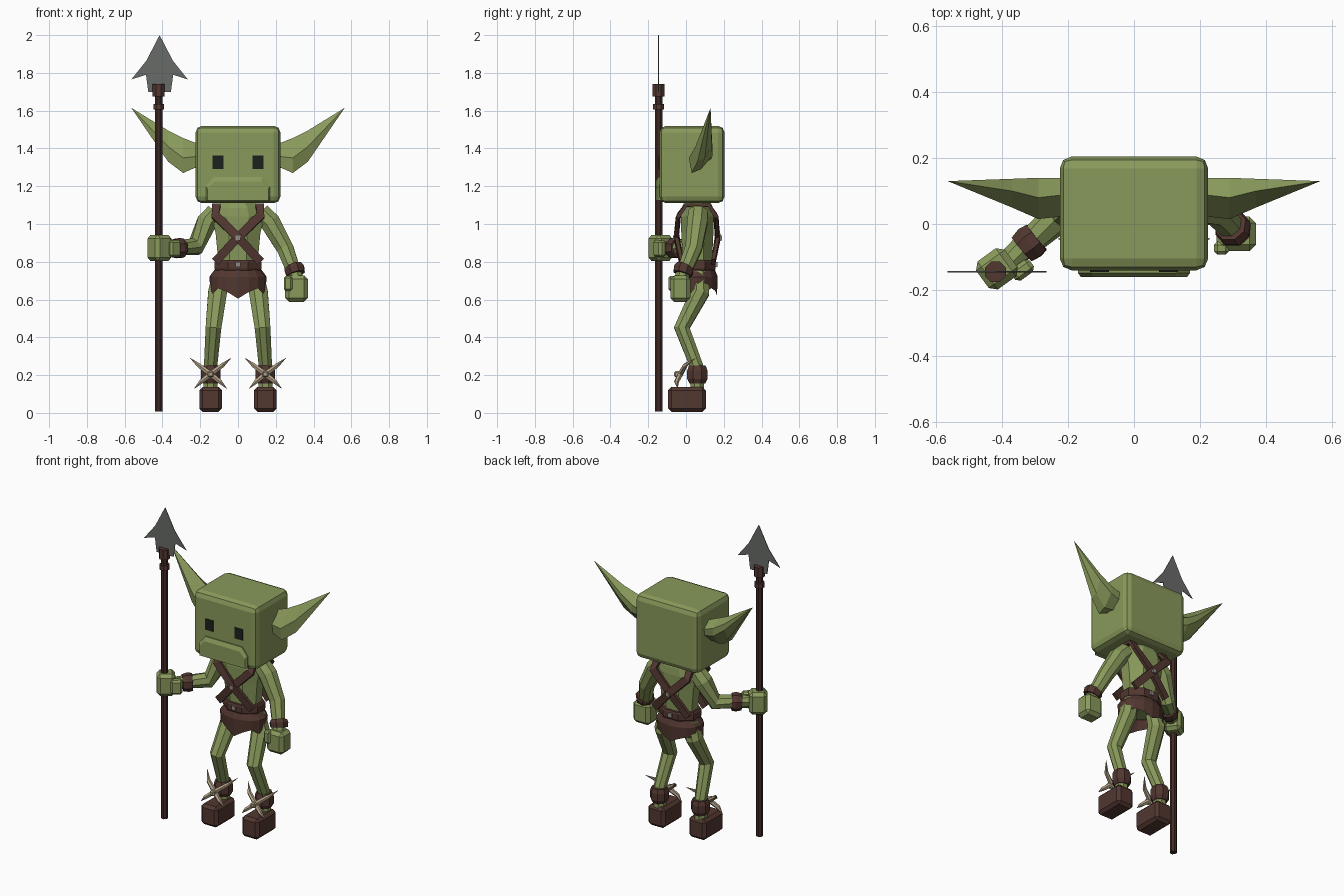
import bpy, bmesh
from math import sin, cos, pi, radians
from mathutils import Vector as V, Matrix

old = bpy.data.objects.get("Cube")
if old:
    bpy.data.objects.remove(old, do_unlink=True)


def material(name, rgb):
    m = bpy.data.materials.new(name)
    m.use_nodes = True
    m.diffuse_color = (*rgb, 1)
    m.node_tree.nodes["Principled BSDF"].inputs["Base Color"].default_value = (*rgb, 1)
    return m


GREEN = material("green skin", (0.25, 0.32, 0.105))
LEATHER = material("brown leather", (0.085, 0.038, 0.03))
WOOD = material("dark wood", (0.055, 0.025, 0.02))
STEEL = material("grey steel", (0.14, 0.145, 0.14))
BONE = material("pale bone", (0.45, 0.36, 0.24))
STUD = material("stud metal", (0.3, 0.27, 0.24))
BLACK = material("eye black", (0.012, 0.015, 0.012))


def finish(name, bm, mat):
    bmesh.ops.recalc_face_normals(bm, faces=bm.faces)
    me = bpy.data.meshes.new(name)
    bm.to_mesh(me)
    bm.free()
    me.materials.append(mat)
    ob = bpy.data.objects.new(name, me)
    bpy.context.collection.objects.link(ob)
    return ob


def loft(name, rings, mat, caps=True):
    """Skin a row of equal-sized point rings."""
    bm = bmesh.new()
    rows = [[bm.verts.new(p) for p in r] for r in rings]
    for a, b in zip(rows, rows[1:]):
        for i in range(len(a)):
            j = (i + 1) % len(a)
            bm.faces.new((a[i], a[j], b[j], b[i]))
    if caps:
        bm.faces.new(rows[0])
        bm.faces.new(rows[-1])
    bmesh.ops.remove_doubles(bm, verts=bm.verts, dist=0.0001)
    return finish(name, bm, mat)


def tube(name, pts, radii, mat, sides=8):
    """Faceted limb along a path."""
    pts = [V(p) for p in pts]
    rings = []
    for k, p in enumerate(pts):
        t = (pts[min(k + 1, len(pts) - 1)] - pts[max(k - 1, 0)]).normalized()
        ref = V((0, 1, 0)) if abs(t.y) < 0.8 else V((0, 0, 1))
        u = ref.cross(t).normalized()
        w = t.cross(u)
        rings.append([p + radii[k] * (u * cos(a) + w * sin(a))
                      for a in [(i + 0.5) * 2 * pi / sides for i in range(sides)]])
    return loft(name, rings, mat)


def stack(name, levels, mat, cy=0.06, cx=0, sides=8):
    """Horizontal oval rings given as z, x radius, y radius."""
    angles = [(i + 0.5) * 2 * pi / sides for i in range(sides)]
    return loft(name, [[(cx + rx * cos(a), cy + ry * sin(a), z) for a in angles]
                       for z, rx, ry in levels], mat)


def box(name, centre, size, mat, bevel=0.0, turn=0, segments=1):
    bm = bmesh.new()
    bmesh.ops.create_cube(bm, size=1)
    bmesh.ops.scale(bm, vec=size, verts=bm.verts)
    if bevel:
        bmesh.ops.bevel(bm, geom=bm.edges[:], offset=bevel, segments=segments,
                        profile=0.5, affect='EDGES')
    bm.transform(Matrix.Translation(centre) @ Matrix.Rotation(radians(turn), 4, 'Z'))
    return finish(name, bm, mat)


def strap(name, pts, width, thick, mat):
    """Flat band that follows the body."""
    pts = [V(p) for p in pts]
    rings = []
    for k, p in enumerate(pts):
        t = (pts[min(k + 1, len(pts) - 1)] - pts[max(k - 1, 0)]).normalized()
        n = V((0, p.y - 0.06, max(0, p.z - 1.0))).normalized()
        w = t.cross(n).normalized() * width / 2
        n = n * thick / 2
        rings.append([p + w + n, p - w + n, p - w - n, p + w - n])
    return loft(name, rings, mat)


# Head, muzzle and eyes
box("head", (0, 0.032, 1.315), (0.45, 0.345, 0.41), GREEN, 0.036, segments=2)
outline = [(-0.17, 1.125), (-0.17, 1.2), (-0.13, 1.25), (0.13, 1.25), (0.17, 1.2), (0.17, 1.125)]
loft("muzzle", [[(x, -0.13, z) for x, z in outline],
                [(x, -0.148, z) for x, z in outline],
                [(x * 0.95, -0.16, 1.125 + (z - 1.125) * 0.8) for x, z in outline]], GREEN)
for s in (-1, 1):
    box("eye", (s * 0.105, -0.141, 1.327), (0.058, 0.008, 0.07), BLACK)

# Ears
EAR = [
    (0.20, [(0.03, 1.31), (0.08, 1.3), (0.13, 1.34), (0.14, 1.38), (0.09, 1.42), (0.025, 1.36)]),
    (0.29, [(0.03, 1.27), (0.08, 1.29), (0.14, 1.36), (0.14, 1.41), (0.08, 1.455), (0.015, 1.35)]),
    (0.37, [(0.06, 1.33), (0.1, 1.35), (0.137, 1.42), (0.137, 1.46), (0.1, 1.495), (0.05, 1.41)]),
    (0.565, [(0.13, 1.615)] * 6),
]
for s in (-1, 1):
    loft("ear", [[(s * x, y, z) for y, z in ring] for x, ring in EAR], GREEN, caps=False)

# Torso, belt and ragged skirt
stack("torso", [(0.7, 0.11, 0.08), (0.82, 0.115, 0.085), (0.95, 0.128, 0.092),
                (1.04, 0.15, 0.095), (1.085, 0.13, 0.09), (1.125, 0.08, 0.07)], GREEN)
stack("belt", [(0.755, 0.13, 0.1), (0.765, 0.135, 0.105), (0.8, 0.135, 0.105),
               (0.81, 0.128, 0.1)], LEATHER)
hem = {0: 0.605, 1: 0.64, 2: 0.66, 3: 0.63, 4: 0.675, 5: 0.635, 6: 0.66, 7: 0.645, 8: 0.62}
rings = []
for rx, ry, z in ((0.115, 0.088, 0.77), (0.152, 0.108, 0.72), (0.148, 0.104, None), (0.12, 0.085, 0.72)):
    ring = []
    for i in range(16):
        a = i * pi / 8
        low = hem[min(i, 16 - i)]
        ring.append((rx * sin(a), 0.06 - ry * cos(a), z or low))
    rings.append(ring)
loft("skirt", rings, LEATHER, caps=False)

# Crossed chest straps and studs
for s in (-1, 1):
    strap("chest_strap", [(s * 0.12, -0.025, 0.8), (0, -0.05 - 0.004 * s, 0.93),
                          (-s * 0.12, -0.04, 1.045), (-s * 0.115, 0.0, 1.1),
                          (-s * 0.115, 0.12, 1.1), (-s * 0.12, 0.158, 1.045),
                          (0, 0.168 + 0.004 * s, 0.93), (s * 0.12, 0.145, 0.8)],
          0.046, 0.02, LEATHER)
for y in (-0.064, 0.184):
    box("strap_stud", (0, y, 0.925), (0.026, 0.012, 0.026), STUD)
for y in (-0.041, 0.161):
    box("belt_stud", (0, y, 0.785), (0.026, 0.012, 0.026), STUD)

# Left arm hanging, right arm reaching to the spear
tube("left_arm", [(0.12, 0.065, 1.06), (0.17, 0.06, 1.01), (0.25, 0.04, 0.87), (0.31, -0.025, 0.71)],
     [0.055, 0.058, 0.048, 0.038], GREEN)
tube("left_cuff", [(0.293, -0.005, 0.775), (0.299, -0.012, 0.76), (0.306, -0.02, 0.735)],
     [0.05, 0.057, 0.052], LEATHER)
box("left_hand", (0.31, -0.03, 0.658), (0.12, 0.105, 0.14), GREEN, 0.02)
box("left_thumb", (0.265, -0.073, 0.685), (0.045, 0.04, 0.08), GREEN, 0.01)
tube("right_arm", [(-0.12, 0.065, 1.06), (-0.165, 0.06, 1.01), (-0.225, 0.025, 0.88), (-0.38, -0.11, 0.87)],
     [0.055, 0.058, 0.05, 0.036], GREEN)
tube("right_cuff", [(-0.295, -0.04, 0.873), (-0.315, -0.056, 0.872), (-0.34, -0.077, 0.87)],
     [0.052, 0.057, 0.05], LEATHER)
box("right_hand", (-0.416, -0.136, 0.873), (0.108, 0.105, 0.14), GREEN, 0.02, 36)
box("right_thumb", (-0.338, -0.14, 0.87), (0.07, 0.045, 0.09), GREEN, 0.012, 36)

# Legs, boots, ankle wraps and crossed bone spikes
for s in (-1, 1):
    tube("leg", [(s * 0.085, 0.07, 0.74), (s * 0.108, 0.075, 0.64), (s * 0.13, -0.022, 0.45),
                 (s * 0.145, 0.055, 0.25), (s * 0.145, 0.06, 0.12)],
         [0.05, 0.054, 0.045, 0.038, 0.04], GREEN)
    box("boot", (s * 0.145, 0.005, 0.071), (0.12, 0.2, 0.132), LEATHER, 0.018)
    stack("ankle_wrap", [(0.155, 0.042, 0.045), (0.18, 0.056, 0.058), (0.225, 0.056, 0.058),
                         (0.25, 0.046, 0.048)], LEATHER, cx=s * 0.145)
    for d in (-1, 1):
        tube("bone_spike", [(s * 0.145 + d * x, y, z) for x, y, z in
                            ((0.108, 0.05, 0.29), (0.06, -0.005, 0.25), (0, -0.03, 0.205),
                             (-0.05, -0.05, 0.165), (-0.085, -0.045, 0.13))],
             [0.001, 0.013, 0.016, 0.013, 0.001], BONE, 6)
    box("spike_knot", (s * 0.145, -0.048, 0.205), (0.032, 0.03, 0.032), BONE, 0.007)

# Spear
SX, SY = -0.42, -0.145
tube("spear_shaft", [(SX, SY, 0.008), (SX, SY, 1.72)], [0.021, 0.021], WOOD)
for low, high, r in ((1.605, 1.635, 0.031), (1.675, 1.74, 0.034)):
    tube("spear_collar", [(SX, SY, low), (SX, SY, high)], [r, r], LEATHER)
half = [(0.06, 1.70), (0.072, 1.79), (0.15, 1.765), (0.07, 1.865)]
blade = half + [(0, 2.0)] + [(-x, z) for x, z in reversed(half)]
loft("spear_blade", [[(SX + 0.005 + x, SY + dy, z) for x, z in blade] for dy in (-0.002, 0.002)], STEEL)
